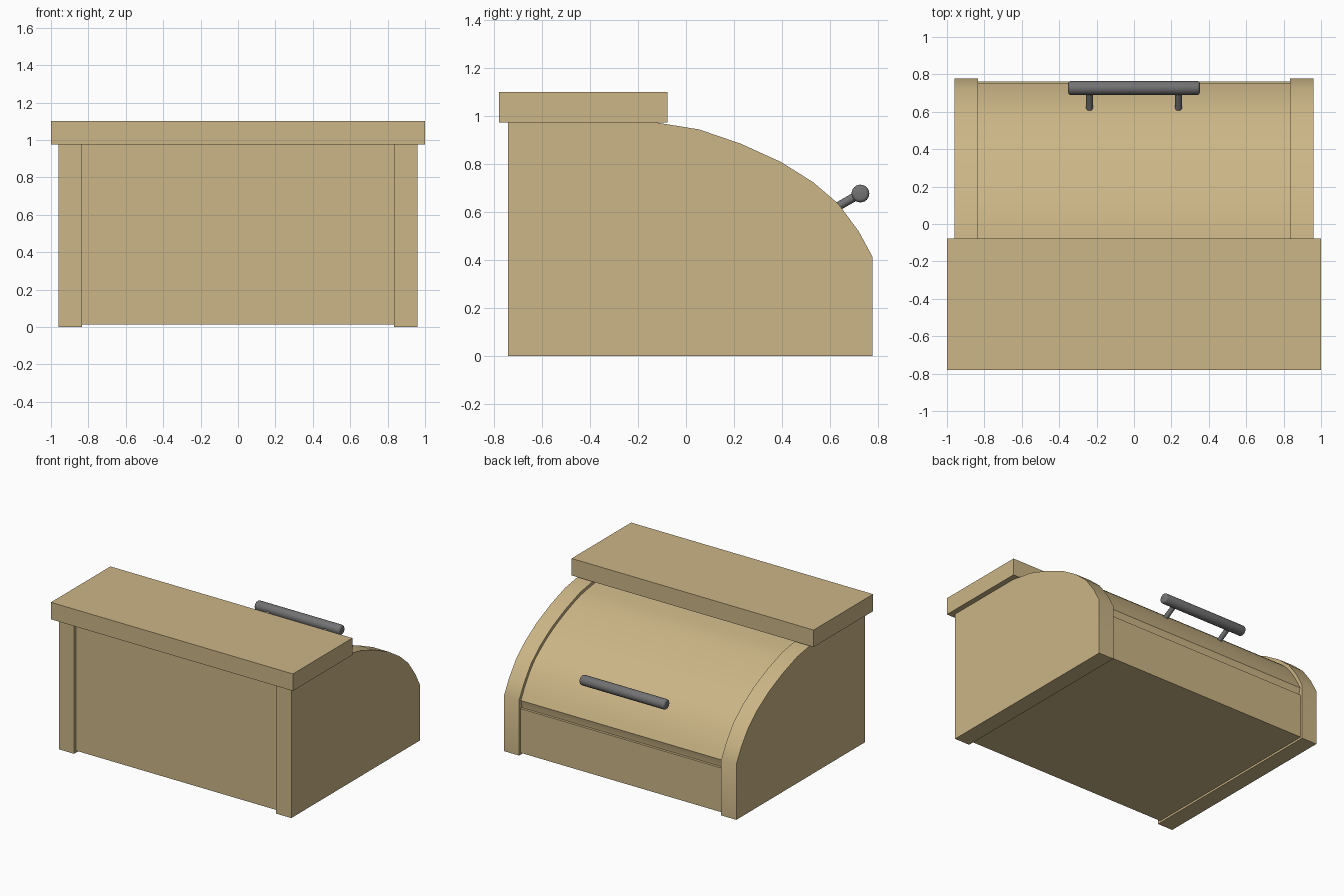
import bpy, bmesh, math
from mathutils import Vector

if "Cube" in bpy.data.objects:
    bpy.data.objects.remove(bpy.data.objects["Cube"])


def material(name, color):
    m = bpy.data.materials.new(name)
    m.diffuse_color = (*color, 1)
    m.use_nodes = True
    m.node_tree.nodes["Principled BSDF"].inputs["Base Color"].default_value = m.diffuse_color
    return m


WOOD = material("pale wood", (0.60, 0.465, 0.24))
METAL = material("grey metal", (0.17, 0.17, 0.175))


def finish(name, bm, mat, smooth=True):
    bmesh.ops.recalc_face_normals(bm, faces=bm.faces)
    me = bpy.data.meshes.new(name)
    bm.to_mesh(me)
    bm.free()
    ob = bpy.data.objects.new(name, me)
    bpy.context.collection.objects.link(ob)
    me.materials.append(mat)
    if smooth:
        bpy.ops.object.select_all(action='DESELECT')
        ob.select_set(True)
        bpy.context.view_layer.objects.active = ob
        bpy.ops.object.shade_smooth_by_angle(angle=math.radians(35))
    return ob


def extrude_profile(name, yz, x0, x1, mat):
    """Extrude a (y, z) outline along x."""
    bm = bmesh.new()
    face = bm.faces.new([bm.verts.new((x0, y, z)) for y, z in yz])
    ext = bmesh.ops.extrude_face_region(bm, geom=[face])
    verts = [g for g in ext["geom"] if isinstance(g, bmesh.types.BMVert)]
    bmesh.ops.translate(bm, verts=verts, vec=(x1 - x0, 0, 0))
    return finish(name, bm, mat)


def box(name, lo, hi, mat):
    return extrude_profile(name, [(lo[1], lo[2]), (hi[1], lo[2]), (hi[1], hi[2]), (lo[1], hi[2])],
                           lo[0], hi[0], mat)


def rod(name, a, b, r, mat, segs=24, bevel=0.0):
    a, b = Vector(a), Vector(b)
    bm = bmesh.new()
    bmesh.ops.create_cone(bm, cap_ends=True, segments=segs, radius1=r, radius2=r, depth=(b - a).length)
    if bevel:
        rims = [e for e in bm.edges if any(len(f.verts) > 4 for f in e.link_faces)]
        bmesh.ops.bevel(bm, geom=rims, offset=bevel, segments=3, profile=0.5, affect='EDGES')
    q = Vector((0, 0, 1)).rotation_difference(b - a)
    bm.transform(q.to_matrix().to_4x4())
    bmesh.ops.translate(bm, verts=bm.verts, vec=(a + b) / 2)
    return finish(name, bm, mat)


# front curve of the side panels, from the bottom up
CURVE = [(0.777, 0.415), (0.72, 0.52), (0.635, 0.635), (0.53, 0.725),
         (0.395, 0.81), (0.23, 0.885), (0.055, 0.945), (-0.13, 0.975)]


def smooth_inset(points, d, steps=4):
    """Move the curve inwards by d and refine it with a spline."""
    p = [Vector(q) for q in points]
    off = []
    for i, q in enumerate(p):
        t = (p[min(i + 1, len(p) - 1)] - p[max(i - 1, 0)]).normalized()
        off.append(q + Vector((-t.y, t.x)) * d)
    out = []
    for i in range(len(off) - 1):
        p0, p1, p2, p3 = off[max(i - 1, 0)], off[i], off[i + 1], off[min(i + 2, len(off) - 1)]
        for k in range(steps):
            t = k / steps
            out.append(0.5 * (2 * p1 + (p2 - p0) * t + (2 * p0 - 5 * p1 + 4 * p2 - p3) * t * t
                              + (3 * p1 - p0 - 3 * p2 + p3) * t ** 3))
    return [tuple(q) for q in out + [off[-1]]]


# side panels
outline = [(-0.742, 0), (0.777, 0)] + CURVE + [(-0.742, 0.975)]
for side, s in (("left", -1), ("right", 1)):
    extrude_profile(side + "_side_panel", outline, s * 0.835, s * 0.96, WOOD)

# body with the curved roll door, set back between the sides
body = [(-0.72, 0.015), (0.742, 0.015), (0.742, 0.35)] + smooth_inset(CURVE, 0.025)
body += [(-0.2, 0.96), (-0.2, 0.975), (-0.72, 0.975)]
extrude_profile("body_and_roll_door", body, -0.835, 0.835, WOOD)

# low rail below the door, and the top shelf
box("door_rail", (-0.835, 0.735, 0.015), (0.835, 0.761, 0.345), WOOD)
box("top_shelf", (-1, -0.78, 0.975), (1, -0.078, 1.102), WOOD)

# handle bar on two posts
rod("handle_bar", (-0.352, 0.727, 0.678), (0.352, 0.727, 0.678), 0.037, METAL, 24, 0.014)
for side, s in (("left", -1), ("right", 1)):
    rod(side + "_handle_post", (s * 0.238, 0.605, 0.608), (s * 0.238, 0.727, 0.678), 0.018, METAL, 16)
